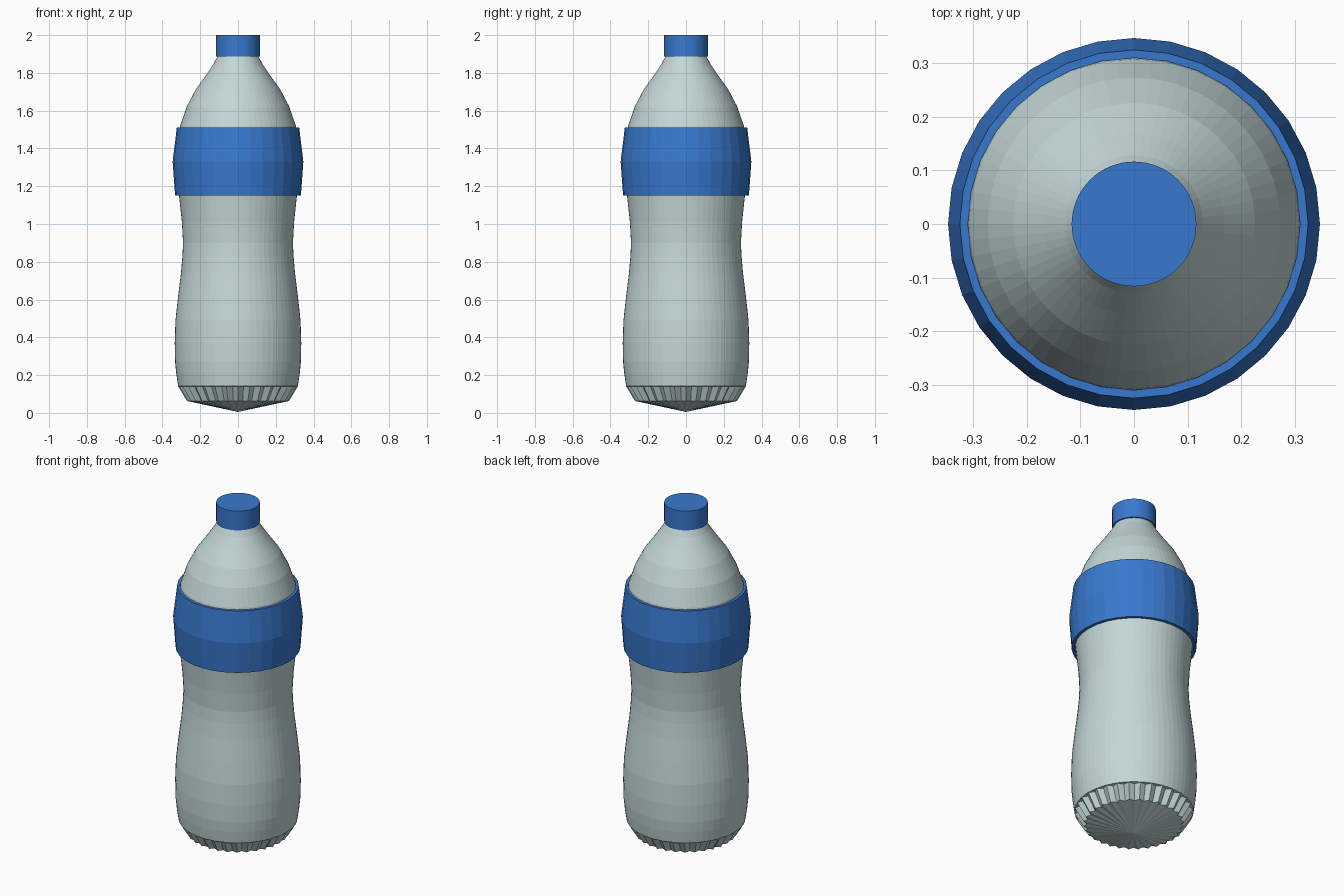
import bpy, bmesh
from math import cos, sin, tau

if "Cube" in bpy.data.objects:
    bpy.data.objects.remove(bpy.data.objects["Cube"])


def material(name, color):
    m = bpy.data.materials.new(name)
    m.diffuse_color = color
    m.use_nodes = True
    m.node_tree.nodes["Principled BSDF"].inputs["Base Color"].default_value = m.diffuse_color
    return m


def lathe(name, profile, sides, mat, closed=False):
    """Revolve (r, z) or (r, z, alternate_r) points; r = 0 makes a pole."""
    bm = bmesh.new()
    rings = []
    for p in profile:
        r, z, alt = p[0], p[1], p[-1] if len(p) == 3 else p[0]
        if r == 0:
            rings.append([bm.verts.new((0, 0, z))] * sides)
            continue
        ring = []
        for i in range(sides):
            rad, a = (alt if i % 2 else r), tau * i / sides
            ring.append(bm.verts.new((rad * cos(a), rad * sin(a), z)))
        rings.append(ring)
    pairs = list(zip(rings, rings[1:]))
    if closed:
        pairs.append((rings[-1], rings[0]))
    for lo, hi in pairs:
        for i in range(sides):
            j = (i + 1) % sides
            quad = list(dict.fromkeys((lo[i], lo[j], hi[j], hi[i])))
            bm.faces.new(quad)
    bmesh.ops.recalc_face_normals(bm, faces=bm.faces)
    mesh = bpy.data.meshes.new(name)
    bm.to_mesh(mesh)
    bm.free()
    mesh.materials.append(mat)
    obj = bpy.data.objects.new(name, mesh)
    bpy.context.collection.objects.link(obj)
    return obj


plastic = material("pale_plastic", (0.55, 0.68, 0.68, 1))
blue = material("blue_plastic", (0.04, 0.19, 0.62, 1))

# Bottle body: conical underside, ribbed foot, waist, shoulder and neck
lathe("bottle_body", [
    (0, 0.005), (0.27, 0.063, 0.25), (0.317, 0.14, 0.297), (0.317, 0.142),
    (0.327, 0.21), (0.333, 0.27), (0.335, 0.37), (0.331, 0.49),
    (0.318, 0.61), (0.302, 0.74), (0.294, 0.83), (0.291, 0.90),
    (0.297, 1.01), (0.312, 1.15), (0.323, 1.27), (0.324, 1.35),
    (0.318, 1.44), (0.306, 1.52), (0.272, 1.62), (0.225, 1.71),
    (0.168, 1.79), (0.128, 1.85), (0.107, 1.89), (0.10, 1.96), (0, 1.96),
], 64, plastic)

# Label sleeve: faceted band with thickness
lathe("label_band", [
    (0.333, 1.15), (0.346, 1.33), (0.324, 1.51),
    (0.309, 1.51), (0.330, 1.33), (0.316, 1.15),
], 32, blue, closed=True)

# Screw cap
lathe("cap", [(0, 1.887), (0.116, 1.887), (0.116, 2.0), (0, 2.0)], 64, blue)
